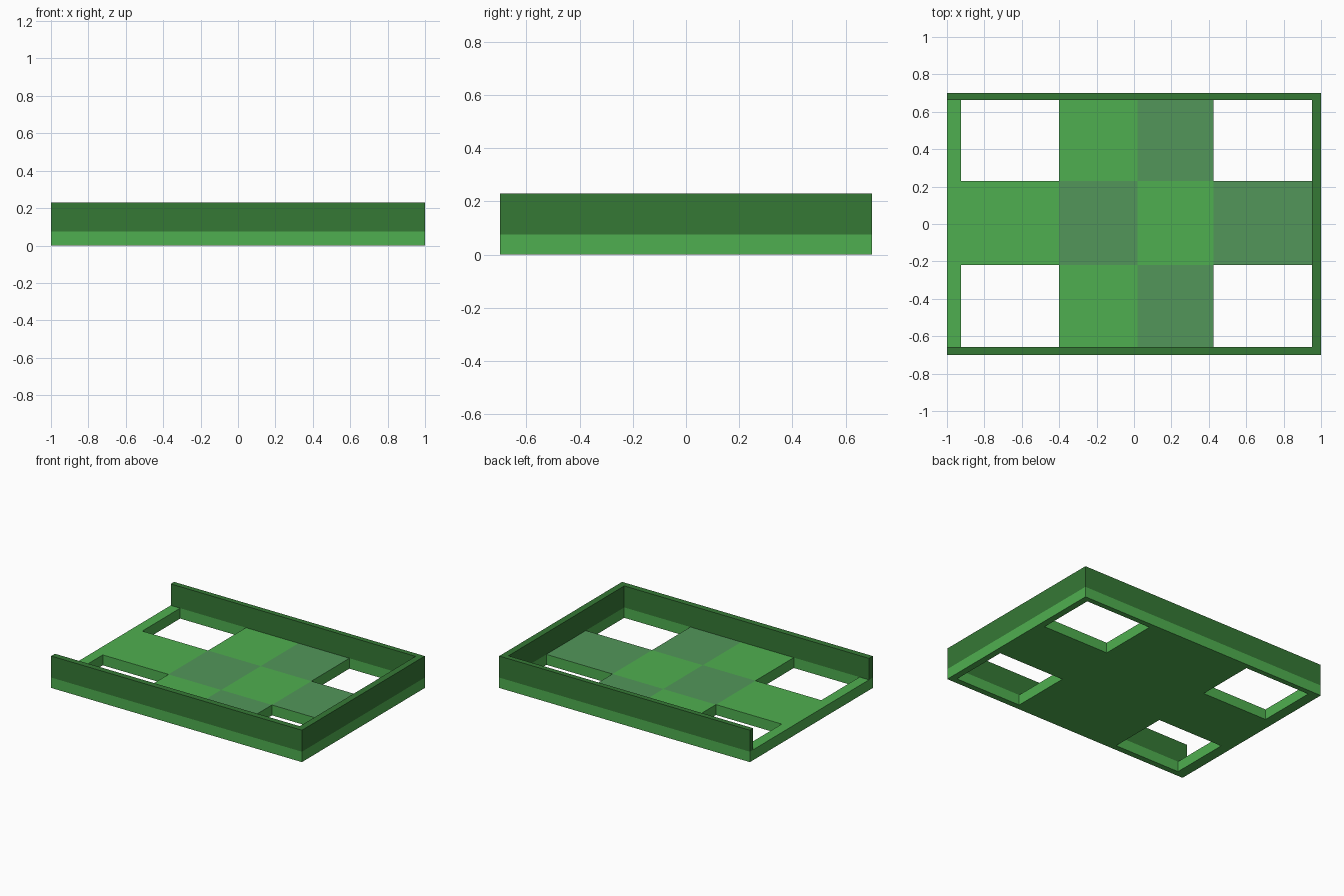
import bpy, bmesh

if "Cube" in bpy.data.objects:
    bpy.data.objects.remove(bpy.data.objects["Cube"])


def material(name, rgb):
    m = bpy.data.materials.new(name)
    m.diffuse_color = (*rgb, 1)
    m.use_nodes = True
    m.node_tree.nodes["Principled BSDF"].inputs["Base Color"].default_value = m.diffuse_color
    return m


light = material("light_green", (0.078, 0.43, 0.08))
muted = material("muted_green", (0.084, 0.305, 0.102))
dark = material("dark_green", (0.036, 0.19, 0.036))


def finish(name, bm, mats):
    bmesh.ops.recalc_face_normals(bm, faces=bm.faces)
    me = bpy.data.meshes.new(name)
    bm.to_mesh(me)
    bm.free()
    for m in mats:
        me.materials.append(m)
    ob = bpy.data.objects.new(name, me)
    bpy.context.collection.objects.link(ob)


def box(name, x0, x1, y0, y1, z0, z1, mat):
    bm = bmesh.new()
    bmesh.ops.create_cube(bm, size=1)
    for v in bm.verts:
        v.co = (x1 if v.co.x > 0 else x0,
                y1 if v.co.y > 0 else y0,
                z1 if v.co.z > 0 else z0)
    finish(name, bm, [mat])


BASE, TOP = 0.075, 0.23
XS = [-1, -0.925, -0.40, 0.02, 0.425, 0.953, 1]
YS = [-0.70, -0.657, -0.22, 0.23, 0.662, 0.70]
HOLES = {(1, 1), (1, 3), (4, 1), (4, 3)}
TILES = {(2, 2), (3, 1), (3, 3), (4, 2)}

# Base plate with four corner windows, built from grid cells
bm = bmesh.new()
grid = {(i, j): bm.verts.new((x, y, 0))
        for i, x in enumerate(XS) for j, y in enumerate(YS)}
cells = {}
for i in range(len(XS) - 1):
    for j in range(len(YS) - 1):
        if (i, j) not in HOLES:
            bm.faces.new([grid[i, j], grid[i + 1, j],
                          grid[i + 1, j + 1], grid[i, j + 1]])
ext = bmesh.ops.extrude_face_region(bm, geom=bm.faces[:], use_keep_orig=True)
bmesh.ops.translate(bm, vec=(0, 0, BASE),
                    verts=[g for g in ext["geom"] if isinstance(g, bmesh.types.BMVert)])

# Checker colouring on the top surface only
for f in bm.faces:
    c = f.calc_center_median()
    if c.z > BASE - 0.001:
        i = sum(c.x > x for x in XS) - 1
        j = sum(c.y > y for y in YS) - 1
        f.material_index = int((i, j) in TILES)
finish("base_plate", bm, [light, muted])

# Raised walls on three sides, left side open
box("front_wall", -1, 1, YS[0], YS[1], BASE, TOP, dark)
box("back_wall", -1, 1, YS[4], YS[5], BASE, TOP, dark)
box("right_wall", XS[5], 1, YS[1], YS[4], BASE, TOP, dark)
